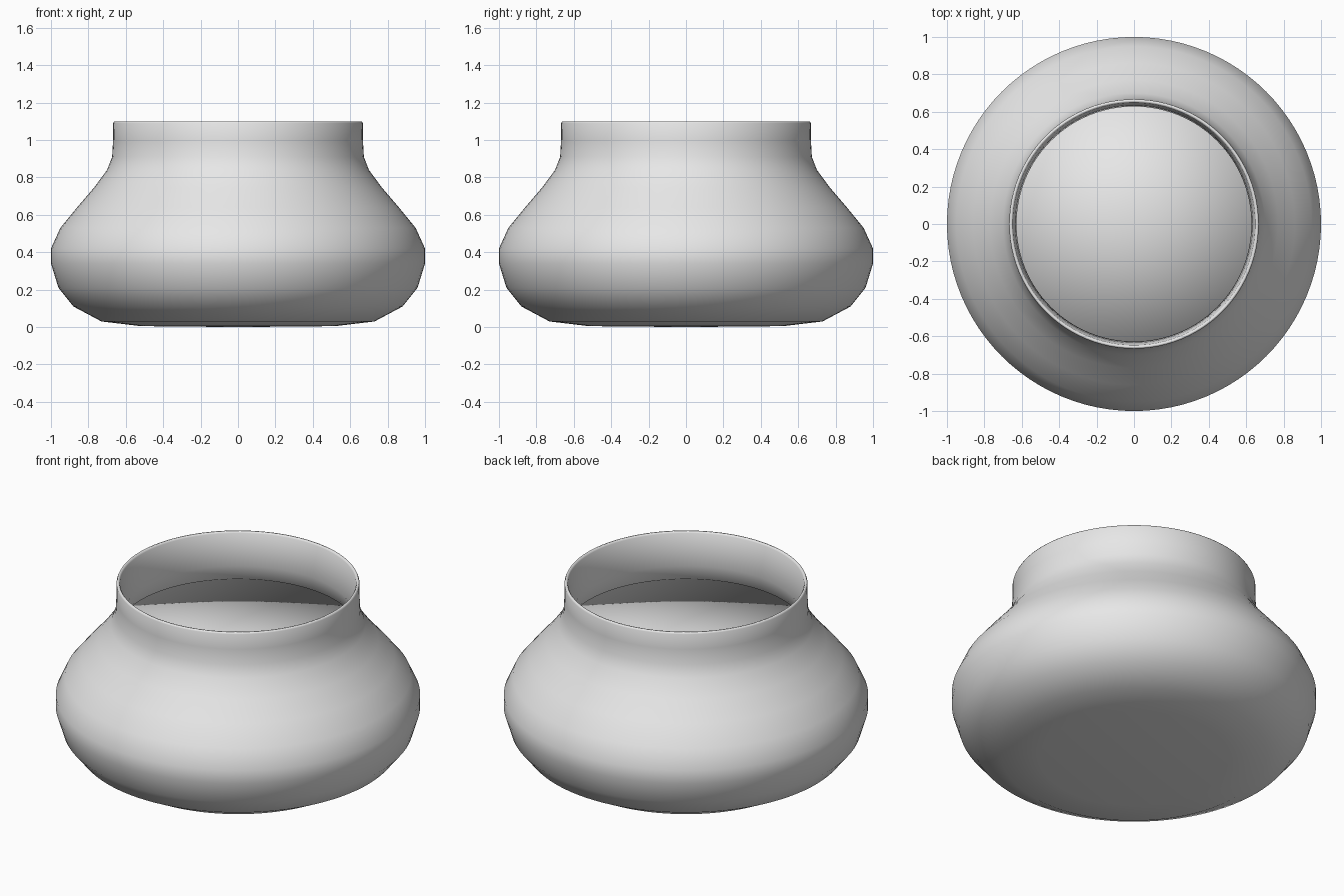
import bpy
import bmesh
import math

cube = bpy.data.objects.get("Cube")
if cube:
    bpy.data.objects.remove(cube, do_unlink=True)

SEGMENTS = 96

# Single grey material
clay = bpy.data.materials.new("pale_grey")
clay.use_nodes = True
GREY = (0.8, 0.8, 0.8, 1.0)
clay.diffuse_color = GREY
clay.node_tree.nodes["Principled BSDF"].inputs["Base Color"].default_value = GREY


def lathe(name, profile, material):
    """Spin a (radius, height) profile around z into a smooth closed solid."""
    bm = bmesh.new()
    verts = [bm.verts.new((r, 0, z)) for r, z in profile]
    edges = [bm.edges.new(pair) for pair in zip(verts, verts[1:])]
    bmesh.ops.spin(bm, geom=verts + edges, cent=(0, 0, 0), axis=(0, 0, 1),
                   angle=math.tau, steps=SEGMENTS, use_merge=True)
    bmesh.ops.remove_doubles(bm, verts=bm.verts[:], dist=0.0001)
    bmesh.ops.recalc_face_normals(bm, faces=bm.faces[:])
    for face in bm.faces:
        face.smooth = True
    mesh = bpy.data.meshes.new(name)
    bm.to_mesh(mesh)
    bm.free()
    mesh.materials.append(material)
    obj = bpy.data.objects.new(name, mesh)
    bpy.context.collection.objects.link(obj)
    return obj


# Pot wall: outside from the base up to the rim, then down the inside
outside = [(0, 0), (0.52, 0.005), (0.73, 0.03), (0.88, 0.11), (0.96, 0.21),
           (1.0, 0.34), (1.0, 0.42), (0.95, 0.53), (0.86, 0.64),
           (0.77, 0.745), (0.7, 0.84), (0.673, 0.91), (0.668, 1.0)]
rim = [(0.667, 1.09), (0.662, 1.1), (0.654, 1.1), (0.648, 1.09)]
inside = [(0.635, 1.0), (0.628, 0.9), (0.662, 0.815), (0.73, 0.72),
          (0.91, 0.51), (0.955, 0.41), (0.955, 0.345), (0.92, 0.23),
          (0.85, 0.145), (0.72, 0.075), (0.52, 0.05), (0, 0.045)]
lathe("pot", outside + rim + inside, clay)

# Level contents closing the neck
lathe("contents", [(0, 0.812), (0.655, 0.812), (0.655, 0.09), (0, 0.09)], clay)
